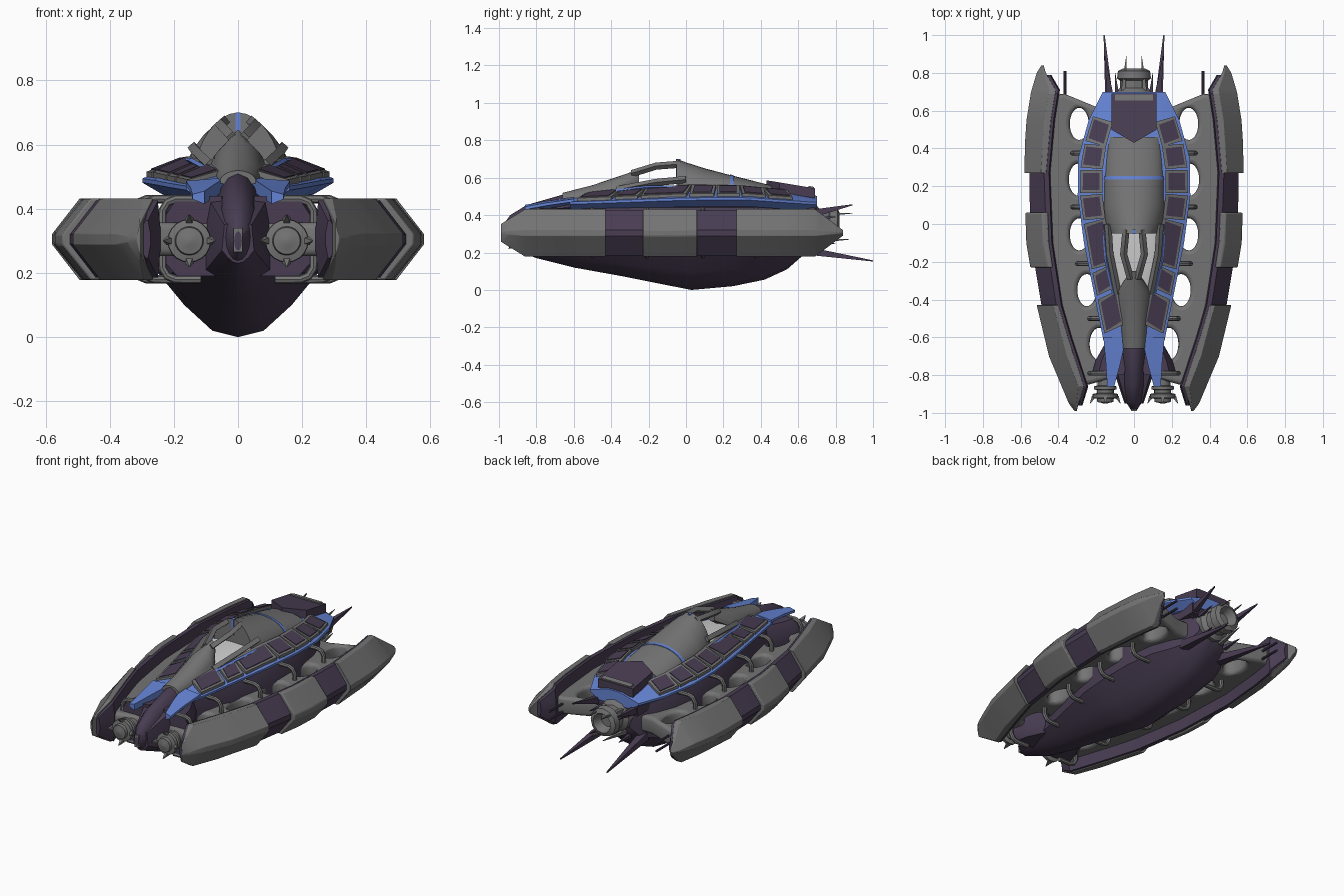
import bpy, bmesh, math

if "Cube" in bpy.data.objects:
    bpy.data.objects.remove(bpy.data.objects["Cube"])


def material(name, r, g, b):
    m = bpy.data.materials.new(name)
    m.diffuse_color = (r, g, b, 1)
    m.use_nodes = True
    m.node_tree.nodes["Principled BSDF"].inputs["Base Color"].default_value = m.diffuse_color
    return m


GREY = material("armour grey", 0.175, 0.175, 0.175)
PURPLE = material("hull purple", 0.065, 0.046, 0.085)
BLUE = material("deck blue", 0.13, 0.23, 0.66)
LIGHT = material("cabin light grey", 0.62, 0.62, 0.62)


def lerp(table, y):
    for (a, u), (b, v) in zip(table, table[1:]):
        if y <= b:
            return u + (v - u) * max(0, (y - a) / (b - a))
    return table[-1][1]


def finish(name, me, mat, mirror=False, bevel=0, angle=30):
    ob = bpy.data.objects.new(name, me)
    bpy.context.collection.objects.link(ob)
    me.materials.clear()
    me.materials.append(mat)
    bpy.ops.object.select_all(action='DESELECT')
    ob.select_set(True)
    bpy.context.view_layer.objects.active = ob
    bpy.ops.object.shade_smooth_by_angle(angle=math.radians(angle))
    if bevel:
        b = ob.modifiers.new("bevel", 'BEVEL')
        b.width, b.segments = bevel, 2
    if mirror:
        ob.modifiers.new("mirror", 'MIRROR')
    return ob


def loft(name, rings, mat, **kw):
    bm = bmesh.new()
    vs = [[bm.verts.new(p) for p in r] for r in rings]
    n = len(rings[0])
    for a, b in zip(vs, vs[1:]):
        for i in range(n):
            bm.faces.new((a[i], a[(i + 1) % n], b[(i + 1) % n], b[i]))
    bm.faces.new(vs[0])
    bm.faces.new(vs[-1])
    bmesh.ops.recalc_face_normals(bm, faces=bm.faces)
    me = bpy.data.meshes.new(name)
    bm.to_mesh(me)
    bm.free()
    return finish(name, me, mat, **kw)


def sym(y, half):
    """Whole section from half of it, top centre to bottom centre."""
    return [(x, y, z) for x, z in half] + [(-x, y, z) for x, z in half[-2:0:-1]]


def arch(y, w, z0, zp, n=8, p=1.0):
    a = [i * math.pi / 2 / n for i in range(n + 1)]
    return sym(y, [(w * math.sin(t), z0 + (zp - z0) * max(0, math.cos(t)) ** p) for t in a] + [(0, z0 - 0.01)])


def lathe(name, cx, cz, prof, mat, n=20, **kw):
    loft(name, [[(cx + r * math.cos(2 * math.pi * i / n), y, cz + r * math.sin(2 * math.pi * i / n))
                 for i in range(n)] for y, r in prof], mat, **kw)


def box(name, x, y, z, mat, **kw):
    loft(name, [[(x[0], t, z[0]), (x[1], t, z[0]), (x[1], t, z[1]), (x[0], t, z[1])] for t in y], mat, **kw)


def from_curve(name, cu, mat, **kw):
    ob = bpy.data.objects.new(name + "_curve", cu)
    bpy.context.collection.objects.link(ob)
    dg = bpy.context.evaluated_depsgraph_get()
    me = bpy.data.meshes.new_from_object(ob.evaluated_get(dg))
    bpy.data.objects.remove(ob)
    return finish(name, me, mat, **kw)


def spline(cu, pts, cyclic=False):
    s = cu.splines.new('POLY')
    s.points.add(len(pts) - 1)
    for p, q in zip(s.points, pts):
        p.co = (*q, 1)
    s.use_cyclic_u = cyclic


def tube(name, pts, r, mat, res=2, **kw):
    cu = bpy.data.curves.new(name, 'CURVE')
    cu.dimensions = '3D'
    cu.bevel_depth, cu.bevel_resolution, cu.use_fill_caps = r, res, True
    spline(cu, pts)
    return from_curve(name, cu, mat, **kw)


def spike(name, a, b, w, h, mat):
    """Tapering blade from a to b."""
    loft(name, [[(p[0] + i * w * s, p[1], p[2] + j * h * s) for i, j in ((-1, -1), (1, -1), (1, 1), (-1, 1))]
                for p, s in ((a, 1), (b, 0.12))], mat, mirror=True)


# lower hull: keel rising to bow and stern
rings = []
for y, w, zb, zt in ((-.95, .05, .23, .36), (-.8, .1, .17, .43), (-.6, .14, .12, .45), (-.35, .195, .075, .45),
                     (-.15, .235, .035, .45), (.03, .25, 0, .45), (.25, .25, .02, .45), (.42, .225, .055, .45),
                     (.54, .18, .11, .45), (.62, .13, .18, .44), (.68, .09, .25, .42)):
    d = max(.2 - zb, .04)
    rings.append(sym(y, [(0, zt), (.85 * w, zt - .01), (w, zt - .09), (w, zb + d), (.67 * w, zb + .5 * d),
                         (.32 * w, zb + .1 * d), (0, zb)]))
loft("lower_hull", rings, PURPLE, angle=40)

# bow between the guns, and the recessed bays behind them
loft("nose", [sym(y, [(w * math.sin(t), (a + b) / 2 + (b - a) / 2 * math.cos(t))
                      for t in [i * math.pi / 8 for i in range(9)]])
              for y, w, a, b in ((-.99, .012, .27, .33), (-.94, .045, .23, .40), (-.85, .065, .19, .455),
                                 (-.65, .078, .17, .512), (-.52, .05, .3, .5))], PURPLE, angle=50)
loft("gun_bay", [[(x * s, y, z) for x, z in ((.05, .19), (.19, .19), (.225, .23), (.225, .38), (.19, .435), (.05, .44))]
                 for y, s in ((-.8, 1), (-.72, .9), (-.6, .6))], PURPLE, mirror=True, angle=50)

# blue deck with sloping shoulders, forked around the bow
W = [(-.86, .14), (-.65, .155), (-.4, .205), (-.1, .265), (.15, .298), (.35, .295), (.55, .24), (.7, .165)]
E = [(-.86, .45), (-.4, .465), (0, .48), (.3, .483), (.7, .455)]
R = [(-.86, .0), (-.65, .02), (-.4, .045), (0, .055), (.4, .045), (.6, .04), (.7, .035)]


def slope(y, t, h):
    w = lerp(W, y)
    return (w - t * min(.13, .75 * w), y, lerp(E, y) + .013 + t * lerp(R, y) + h)


rings = []
for y in (-.62, -.4, -.1, .15, .35, .55, .7):
    w, e = lerp(W, y), lerp(E, y)
    i = slope(y, 1, 0)
    o = slope(y, 0, 0)
    rings.append(sym(y, [(0, i[2]), (i[0], i[2]), (o[0], o[2]), (w, e), (w - .06, e - .035), (0, e - .035)]))
loft("blue_deck", rings, BLUE)
loft("deck_prong", [[(a, y, z), (b, y, z - .01), (b, y, z - .025), (a, y, z - .04)]
                    for y, a, b, z in ((-.86, .105, .142, .455), (-.75, .075, .148, .475), (-.6, .04, .162, .497))],
     BLUE, mirror=True)


# framed windows on the shoulders
def plate(name, y0, y1, t0, t1, h0, h1, mat, skew):
    c = ((y0, t0), (y1, t0), (y1 - skew, t1), (y0 - skew, t1))
    loft(name, [[slope(y, t, h) for y, t in c] for h in (h0, h1)], mat, mirror=True)


for k, (y0, y1, s) in enumerate(((.44, .57, -.03), (.3, .425, -.01), (.165, .285, 0), (.02, .15, .01),
                                 (-.24, .0, .03), (-.38, -.26, .05), (-.58, -.4, .05))):
    plate(f"window_frame_{k}", y0, y1, .1, 1, -.01, .016, GREY, -s)
    plate(f"window_{k}", y0 + .015, y1 - .015, .2, .88, .013, .02, PURPLE, -s)

# roof shells, blue seams and cabin floor
loft("roof_front", [arch(-.05, .13, .545, .70, p=1.4), arch(.0, .155, .53, .682, p=1.3), arch(.1, .162, .525, .65, p=1.15),
                    arch(.24, .16, .52, .613)], GREY)
loft("roof_rear", [arch(.252, .157, .52, .61), arch(.36, .153, .515, .583), arch(.46, .142, .505, .557)], GREY)
loft("roof_seam", [arch(.235, .163, .52, .617), arch(.253, .162, .52, .614)], BLUE)
box("roof_centre_trim", (-.008, .008), (-.053, -.03), (.6, .70), BLUE)
loft("cabin_floor", [arch(-.34, .085, .52, .535), arch(-.2, .125, .53, .552), arch(-.04, .135, .54, .557)], LIGHT)

# front fairing and the struts joining it to the roof
loft("front_fairing", [arch(-.66, .058, .48, .519), arch(-.5, .075, .485, .56), arch(-.36, .09, .51, .607),
                       arch(-.25, .02, .58, .645)], GREY)
tube("inner_strut", [(.018, -.29, .622), (.055, -.16, .662), (.042, -.03, .672)], .019, GREY, 0, mirror=True)
tube("outer_strut", [(.085, -.37, .535), (.128, -.16, .575), (.138, .0, .59)], .019, GREY, 0, mirror=True)
tube("strut_trim", [(.1, -.4, .525), (.146, -.2, .55), (.162, .0, .55)], .009, BLUE, 0, mirror=True)

# rear hatch
hatch = [(0, .43, .578), (.12, .5, .567), (.12, .69, .535), (-.12, .69, .535), (-.12, .5, .567)]
loft("rear_hatch", [[(x, y, z + d) for x, y, z in hatch] for d in (-.045, .008)], PURPLE)
loft("hatch_panel", [[(x, y, .545 + d + (.69 - y) * .17) for x, y in ((-.1, .655), (.1, .655), (.1, .685), (-.1, .685))]
                     for d in (-.01, .005)], GREY)

# side pods: purple core with three armour plates
INNER = [(-.99, .29), (-.86, .25), (-.6, .335), (-.43, .385), (-.1, .435), (.27, .45), (.55, .425), (.71, .40), (.84, .475)]
OUTER = [(-.99, .315), (-.95, .345), (-.7, .45), (-.43, .515), (-.1, .57), (.2, .58), (.5, .577), (.7, .545),
         (.8, .515), (.84, .49)]
HALF = [(-.99, .045), (-.86, .125), (.69, .125), (.84, .012)]
STOPS = (-.95, -.86, -.7, -.6, -.43, -.25, -.1, .1, .27, .42, .55, .69, .71, .8)


def pod_part(name, y0, y1, din, dout, dh, point, mat, **kw):
    rings = []
    for y in [y0] + [s for s in STOPS if y0 + .01 < s < y1 - .005] + [y1]:
        i, o, h = lerp(INNER, y) + din, lerp(OUTER, y) + dout, max(.006, lerp(HALF, y) + dh)
        i = min(i, o - .012)
        s, c = min(.095, (o - i) * .75), .305
        rings.append([(i, y, c + h), (o - s, y, c + h), (o, y, c + .13 * h), (o, y, c - .13 * h),
                      (o - s, y, c - h), (i, y, c - h), (i - point, y, c - .3 * h), (i - point, y, c + .3 * h)])
    loft(name, rings, mat, mirror=True, **kw)


pod_part("pod_core", -.96, .79, 0, -.025, -.005, .008, PURPLE)
pod_part("front_armour", -.99, -.43, .015, 0, .002, 0, GREY, bevel=.006)
pod_part("middle_armour", -.23, .06, .015, 0, .002, 0, GREY, bevel=.006)
pod_part("rear_armour", .27, .84, .015, 0, .002, 0, GREY, bevel=.006)

# web between hull and pods, with oval holes
cu = bpy.data.curves.new("web", 'CURVE')
cu.dimensions, cu.fill_mode = '2D', 'BOTH'
cu.extrude, cu.bevel_depth, cu.bevel_resolution, cu.offset = .03, .022, 2, -.022
spline(cu, [(.06, -.8, 0), (.24, -.85, 0), (.27, -.85, 0), (.36, -.6, 0), (.46, -.1, 0), (.475, .27, 0), (.44, .68, 0),
            (.37, .69, 0), (.2, .62, 0), (.06, .62, 0)], True)
for x, y in ((.29, .53), (.295, .235), (.29, -.055), (.25, -.35), (.185, -.635)):
    spline(cu, [(x + .05 * math.cos(a), y + .085 * math.sin(a), 0)
                for a in [i * math.pi / 14 for i in range(28)]], True)
web = from_curve("side_web", cu, GREY, mirror=True)
web.location.z = .305

# curved ribs above and below the web
for k, (y, x) in enumerate(((-.79, .235), (-.5, .235), (-.21, .3), (.09, .325), (.375, .325))):
    for side in (1, -1):
        prof = [(x - .12, .125), (x - .04, .125), (x - .015, .115), (x, .09), (x, .03)]
        tube(f"rib_{k}_{'upper' if side > 0 else 'lower'}", [(a, y, .305 + side * b) for a, b in prof],
             .013, GREY, mirror=True)

# nose guns with spiked collars
lathe("gun", .152, .3, [(-.95, .012), (-.945, .025), (-.943, .042), (-.925, .045), (-.92, .066), (-.9, .068),
                        (-.895, .045), (-.88, .045), (-.875, .06), (-.86, .06), (-.855, .04), (-.78, .045)],
      GREY, mirror=True)
for k in range(4):
    c, s = math.cos(k * math.pi / 2), math.sin(k * math.pi / 2)
    spike(f"gun_spike_{k}", (.152 + .058 * c, -.91, .3 + .058 * s), (.152 + .08 * c, -.95, .3 + .08 * s), .013, .013, GREY)
box("bow_clasp", (-.014, .014), (-.99, -.9), (.265, .34), GREY)

# stern engine, fins and antennas
lathe("stern_engine", 0, .35, [(.58, .1), (.7, .1), (.72, .075), (.76, .075), (.77, .09), (.81, .085), (.822, .06),
                               (.77, .04)], GREY, n=12)
box("stern_block", (.02, .15), (.55, .69), (.38, .45), PURPLE, mirror=True)
spike("upper_fin", (.12, .64, .4), (.155, .89, .455), .02, .025, PURPLE)
spike("lower_fin", (.125, .58, .22), (.158, 1.0, .155), .025, .025, PURPLE)
for k, z in enumerate((.4, .26)):
    spike(f"stern_prong_{k}", (.06, .68, z), (.04, .89 - k * .02, z + .01), .012, .012, GREY)
    tube(f"pod_antenna_{k}", [(.365, .62, .32 - k * .05), (.365, .81, .32 - k * .05)], .007, PURPLE, mirror=True)
    spike(f"stern_side_prong_{k}", (.09, .68, z - .02), (.1, .8, z - .01), .012, .012, PURPLE)
